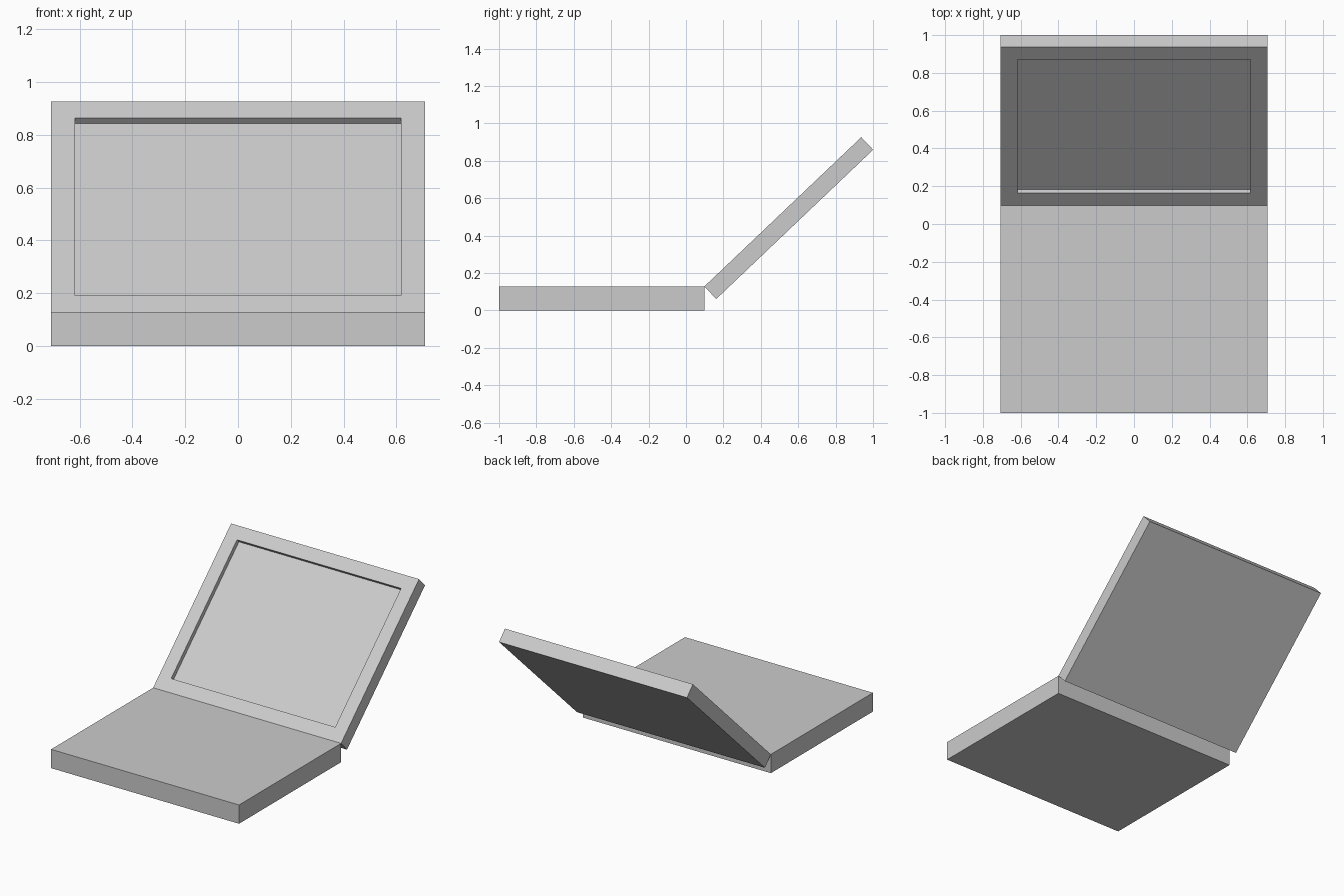
import bpy, bmesh, math
from mathutils import Matrix, Vector

default = bpy.data.objects.get("Cube")
if default:
    bpy.data.objects.remove(default, do_unlink=True)

GREY = (0.6, 0.6, 0.6, 1)
grey = bpy.data.materials.new("light grey")
grey.use_nodes = True
grey.diffuse_color = GREY
grey.node_tree.nodes["Principled BSDF"].inputs["Base Color"].default_value = GREY

WIDTH = 1.416
HINGE = Vector((0, 0.098, 0.128))
LID_TOP = Vector((0, 0.937, 0.926))
LID_THICKNESS = 0.0925
BORDER = 0.09
RECESS = 0.03


def slab(length, thickness):
    """Slab with its upper edge on the x axis, running along +y."""
    bm = bmesh.new()
    bmesh.ops.create_cube(bm, size=1)
    bmesh.ops.scale(bm, vec=(WIDTH, length, thickness), verts=bm.verts)
    bmesh.ops.translate(bm, vec=(0, length / 2, -thickness / 2), verts=bm.verts)
    return bm


def finish(bm, name):
    mesh = bpy.data.meshes.new(name)
    bm.to_mesh(mesh)
    bm.free()
    mesh.materials.append(grey)
    obj = bpy.data.objects.new(name, mesh)
    bpy.context.collection.objects.link(obj)
    return obj


# Base: flat slab ending at the hinge line
base = finish(slab(1 + HINGE.y, HINGE.z), "base")
base.location = (0, -1, HINGE.z)

# Lid: tilted slab with a sunken screen
span = LID_TOP - HINGE
lid_bm = slab(span.length, LID_THICKNESS)
lid_bm.normal_update()
screen = max(lid_bm.faces, key=lambda f: f.normal.z)
bmesh.ops.inset_individual(lid_bm, faces=[screen], thickness=BORDER, use_even_offset=True)
bmesh.ops.inset_individual(lid_bm, faces=[screen], thickness=0, depth=-RECESS)
lid = finish(lid_bm, "screen_lid")
lid.location = HINGE
lid.rotation_euler.x = math.atan2(span.z, span.y)
